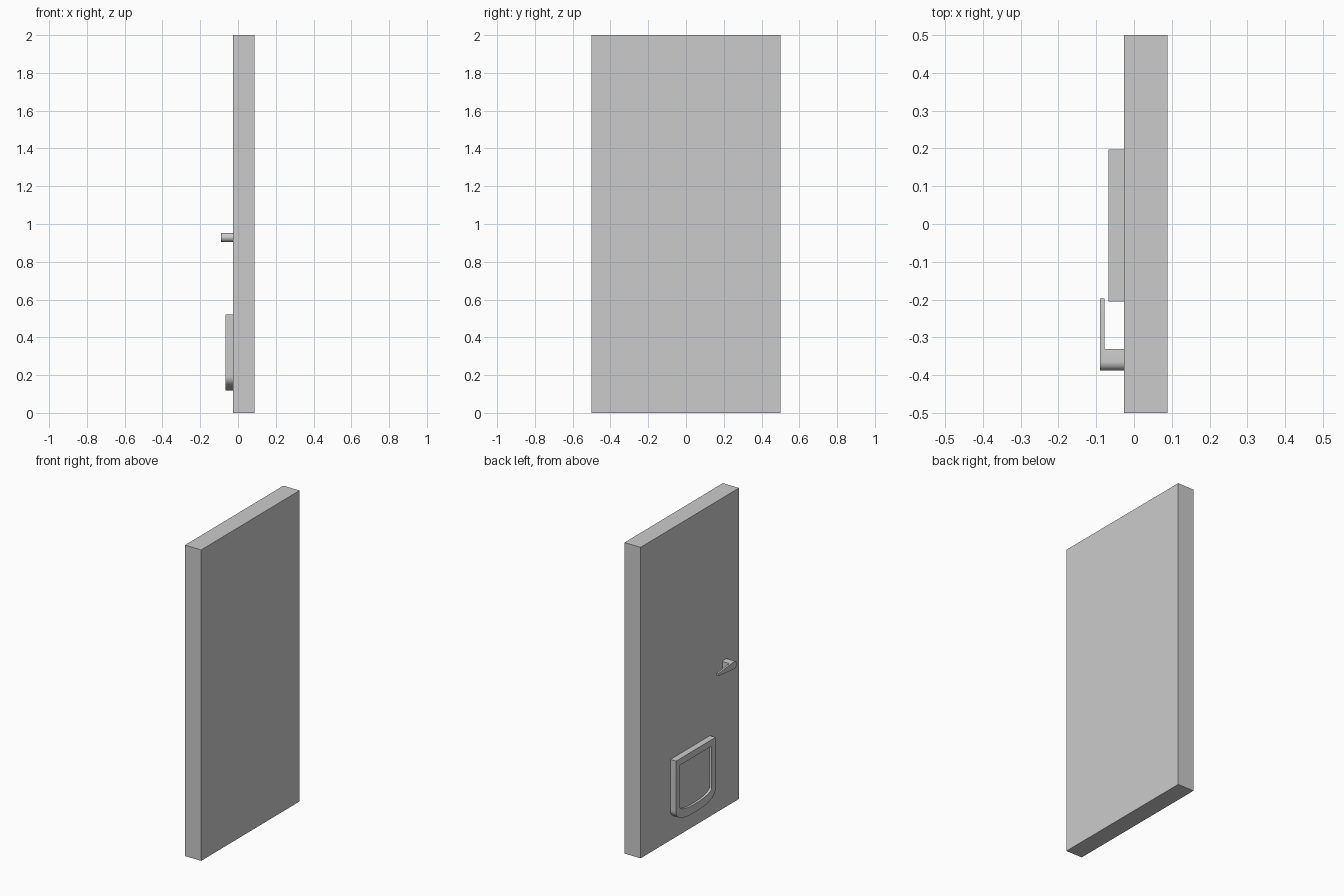
import bpy, bmesh, math

if "Cube" in bpy.data.objects:
    bpy.data.objects.remove(bpy.data.objects["Cube"])

FACE = -0.027  # x of the door face that carries the fittings


def finish(bm, name, smooth=True):
    bmesh.ops.recalc_face_normals(bm, faces=bm.faces)
    mesh = bpy.data.meshes.new(name)
    bm.to_mesh(mesh)
    bm.free()
    ob = bpy.data.objects.new(name, mesh)
    bpy.context.collection.objects.link(ob)
    if smooth:
        bpy.ops.object.select_all(action='DESELECT')
        ob.select_set(True)
        bpy.context.view_layer.objects.active = ob
        bpy.ops.object.shade_smooth_by_angle(angle=math.radians(30))
    return ob


def loft(name, rings, cap_start=True):
    """Join equal-length (x, profile) rings of y,z points and cap the ends."""
    bm = bmesh.new()
    loops = [[bm.verts.new((x, y, z)) for y, z in pts] for x, pts in rings]
    for a, b in zip(loops, loops[1:]):
        n = len(a)
        for i in range(n):
            bm.faces.new((a[i], a[(i + 1) % n], b[(i + 1) % n], b[i]))
    if cap_start:
        bm.faces.new(loops[0])
    bm.faces.new(loops[-1])
    return finish(bm, name)


def flap_profile(hw, top, corner, bottom, power, cy=-0.004, steps=28):
    """Square top, straight sides and a rounded, bulging bottom."""
    pts = [(cy + hw, top), (cy - hw, top)]
    for i in range(steps + 1):
        a = math.pi * i / steps
        c, s = math.cos(a), math.sin(a)
        y = math.copysign(abs(c) ** (2 / power), c)
        pts.append((cy - hw * y, corner - (corner - bottom) * max(s, 0) ** (2 / power)))
    return pts


def handle_profile(y_end, half_end, cy=-0.364, cz=0.929, r=0.024, steps=16):
    """Round at one end, tapering to a blunt end at y_end."""
    pts = [(cy + r * math.cos(a), cz + r * math.sin(a))
           for a in (math.pi / 2 + math.pi * i / steps for i in range(steps + 1))]
    return pts + [(y_end, cz - half_end), (y_end, cz + half_end)]


# Door slab
bpy.ops.mesh.primitive_cube_add(size=1, location=((FACE + 0.088) / 2, 0, 1))
door = bpy.context.object
door.name = "door_slab"
door.scale = (0.088 - FACE, 1, 2)

# Pet flap: frame with a shallow recessed panel
outer = flap_profile(0.201, 0.52, 0.20, 0.118, 2.6)
inner = flap_profile(0.16, 0.478, 0.21, 0.172, 2.2)
loft("pet_flap", [(FACE, outer), (-0.067, outer), (-0.067, inner), (-0.052, inner)])

# Door handle: stub from the door, then the tapering lever
stub = handle_profile(-0.33, 0.0205)
lever = handle_profile(-0.197, 0.008)
loft("handle_stub", [(FACE, stub), (-0.078, stub)])
loft("handle_lever", [(-0.078, lever), (-0.09, lever)])
